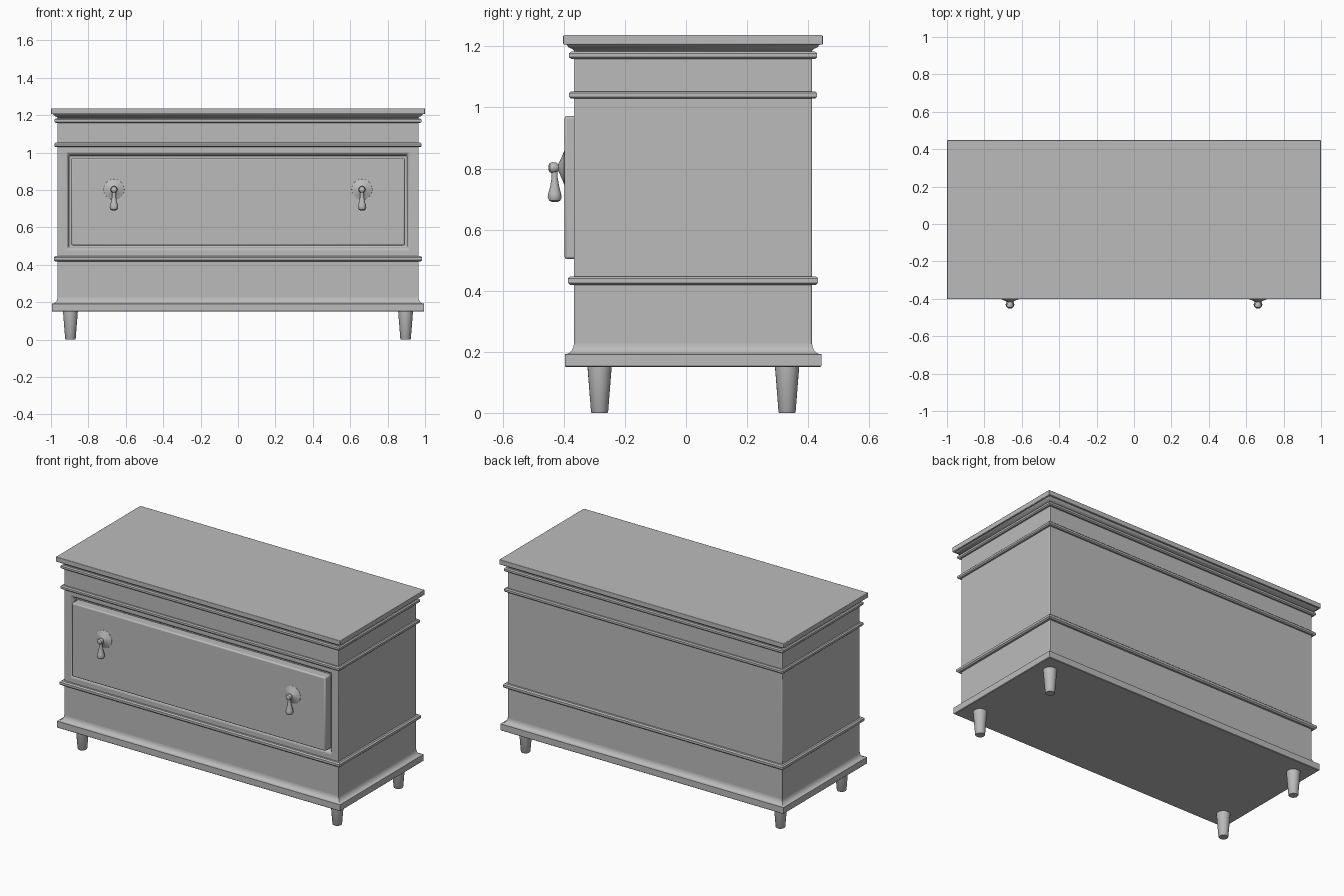
import bpy, bmesh, math
from mathutils import Vector

cube = bpy.data.objects.get("Cube")
if cube:
    bpy.data.objects.remove(cube, do_unlink=True)

# One plain grey for the whole chest
grey = bpy.data.materials.new("plain grey")
grey.use_nodes = True
colour = (0.5, 0.5, 0.5, 1)
grey.diffuse_color = colour
grey.node_tree.nodes["Principled BSDF"].inputs["Base Color"].default_value = colour

HALF_X, HALF_Y, MID_Y = 0.965, 0.39, 0.023
FRONT = MID_Y - HALF_Y


def finish(name, bm, bevel=0, angle=35):
    bmesh.ops.recalc_face_normals(bm, faces=bm.faces)
    mesh = bpy.data.meshes.new(name)
    bm.to_mesh(mesh)
    bm.free()
    mesh.materials.append(grey)
    obj = bpy.data.objects.new(name, mesh)
    bpy.context.collection.objects.link(obj)
    if bevel:
        mod = obj.modifiers.new("soft edges", "BEVEL")
        mod.width, mod.segments = bevel, 2
    bpy.ops.object.select_all(action="DESELECT")
    obj.select_set(True)
    bpy.context.view_layer.objects.active = obj
    bpy.ops.object.shade_smooth_by_angle(angle=math.radians(angle))
    return obj


def loft(name, rings, bevel=0):
    """Skin a list of point rings and cap both ends."""
    bm = bmesh.new()
    loops = [[bm.verts.new(p) for p in ring] for ring in rings]
    for a, b in zip(loops, loops[1:]):
        n = len(a)
        for i in range(n):
            bm.faces.new((a[i], a[(i + 1) % n], b[(i + 1) % n], b[i]))
    bm.faces.new(loops[0])
    bm.faces.new(loops[-1])
    return finish(name, bm, bevel)


def plan_ring(out, z):
    x, y = HALF_X + out, HALF_Y + out
    return [(sx * x, MID_Y + sy * y, z) for sx, sy in ((-1, -1), (1, -1), (1, 1), (-1, 1))]


def front_ring(x, z0, z1, y):
    return [(-x, y, z0), (x, y, z0), (x, y, z1), (-x, y, z1)]


def moulding(name, profile, bevel=0):
    return loft(name, [plan_ring(out, z) for out, z in profile], bevel)


def turned(name, profile, origin, axis="Z", steps=24):
    """Round part from (radius, distance) pairs along z or towards the front."""
    rings = []
    for r, d in profile:
        ring = []
        for i in range(steps):
            a = math.tau * i / steps
            u, v = r * math.cos(a), r * math.sin(a)
            ring.append(Vector(origin) + Vector((u, v, d) if axis == "Z" else (u, -d, v)))
        rings.append(ring)
    return loft(name, rings)


# Case with a chamfered recess for the drawer
loft("case", [
    front_ring(HALF_X, 0.17, 1.2, MID_Y + HALF_Y),
    front_ring(HALF_X, 0.17, 1.2, FRONT),
    front_ring(0.915, 0.483, 0.998, FRONT),
    front_ring(0.903, 0.495, 0.986, FRONT + 0.014),
    front_ring(0.903, 0.495, 0.986, FRONT + 0.03),
], bevel=0.005)

# Drawer front
loft("drawer_front", [front_ring(0.892, 0.504, 0.972, y) for y in (FRONT + 0.035, -0.398)],
     bevel=0.008)

# Plinth with a cove running up into the case
cove = [(0.03 - 0.03 * math.sin(a), 0.227 - 0.035 * math.cos(a))
        for a in [math.radians(d) for d in range(0, 91, 15)]]
moulding("plinth", [(0.027, 0.15), (0.03, 0.153), (0.03, 0.19)] + cove)

# Half-round beads around the case
for name, z, out, h in (("lower_bead", 0.433, 0.02, 0.014),
                        ("middle_bead", 1.041, 0.016, 0.012),
                        ("upper_bead", 1.171, 0.016, 0.012)):
    moulding(name, [(-0.01, z - h), (out * 0.6, z - h), (out, z - h * 0.5),
                    (out, z + h * 0.5), (out * 0.6, z + h), (-0.01, z + h)])

# Top board with the cove beneath it
moulding("top_cove", [(0, 1.186), (0.006, 1.192), (0.016, 1.196), (0.026, 1.207)])
moulding("top_board", [(0.035, 1.206), (0.035, 1.237)], bevel=0.003)

# Tapered legs and drop handles
for side, x in (("left", 1), ("right", -1)):
    for end, y in (("front", -0.283), ("back", 0.331)):
        turned(f"{end}_{side}_leg", [(0.026, 0), (0.028, 0.003), (0.04, 0.155)],
               (x * 0.896, y, 0))
    hx = x * 0.663
    turned(f"{side}_handle_rose",
           [(0.056, 0), (0.055, 0.003), (0.037, 0.01), (0.02, 0.018), (0.012, 0.022)],
           (hx, -0.396, 0.803), "Y")
    turned(f"{side}_handle_knob",
           [(0.011, 0), (0.011, 0.022), (0.017, 0.03), (0.018, 0.042), (0.015, 0.05), (0.008, 0.054)],
           (hx, -0.396, 0.803), "Y")
    turned(f"{side}_handle_drop",
           [(0.008, 0), (0.018, 0.005), (0.023, 0.016), (0.021, 0.028),
            (0.014, 0.055), (0.01, 0.08), (0.01, 0.11)],
           (hx, -0.43, 0.69))
